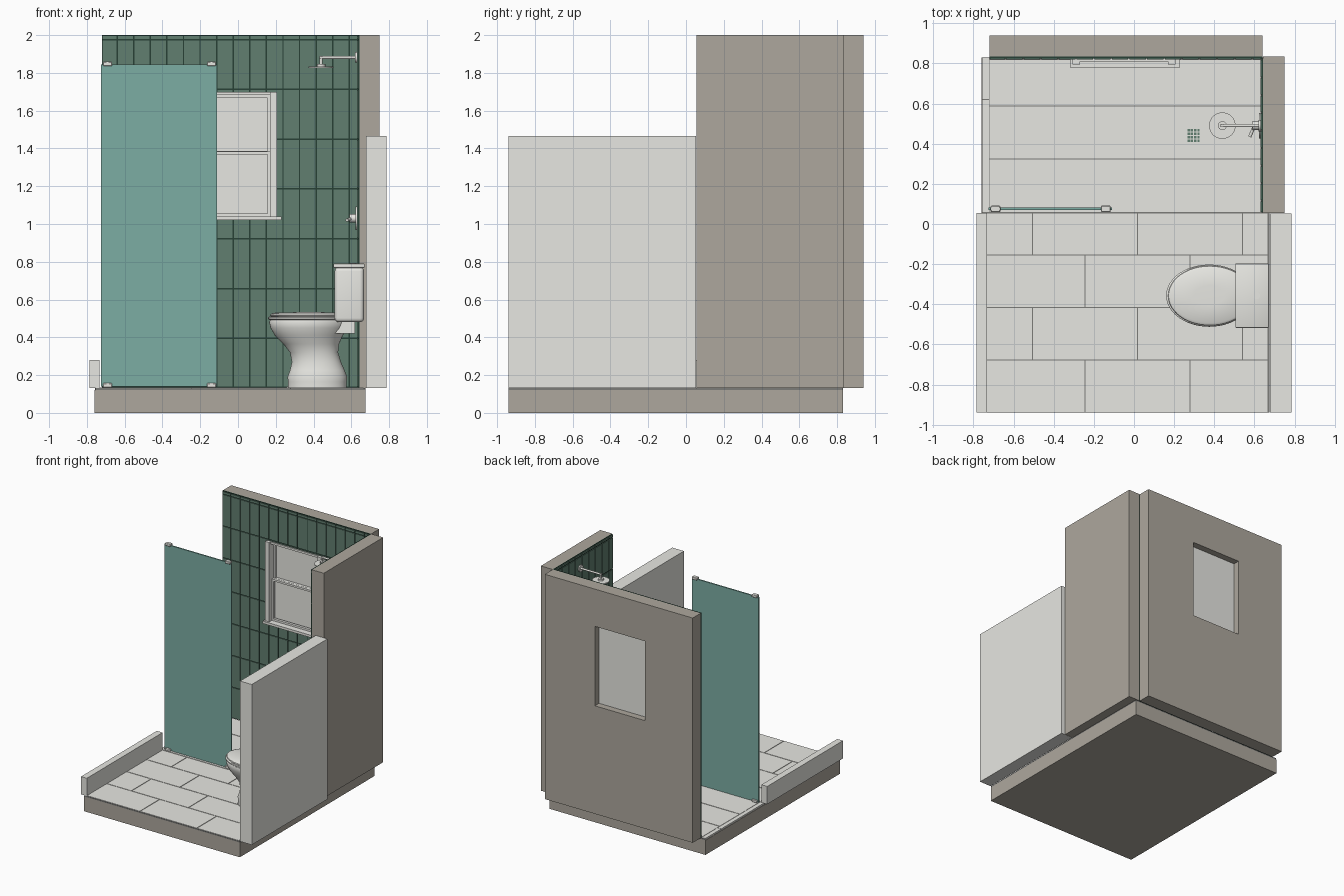
import bpy, bmesh, math
from mathutils import Matrix, Vector

if "Cube" in bpy.data.objects:
    bpy.data.objects.remove(bpy.data.objects["Cube"])


def material(name, r, g, b):
    m = bpy.data.materials.new(name)
    m.use_nodes = True
    m.diffuse_color = (r, g, b, 1)
    m.node_tree.nodes["Principled BSDF"].inputs["Base Color"].default_value = (r, g, b, 1)
    return m


WHITE = material("white", 0.8, 0.8, 0.76)
TAUPE = material("taupe plaster", 0.42, 0.39, 0.34)
GREEN = material("green tile", 0.12, 0.21, 0.16)
GROUT = material("dark grout", 0.02, 0.05, 0.035)
GLASS = material("teal glass", 0.2, 0.42, 0.37)
JOINT = material("floor joint", 0.2, 0.2, 0.19)


def finish(name, bm, mat, smooth=False):
    bmesh.ops.recalc_face_normals(bm, faces=bm.faces)
    me = bpy.data.meshes.new(name)
    bm.to_mesh(me)
    bm.free()
    me.materials.append(mat)
    ob = bpy.data.objects.new(name, me)
    bpy.context.collection.objects.link(ob)
    if smooth:
        bpy.ops.object.select_all(action="DESELECT")
        ob.select_set(True)
        bpy.context.view_layer.objects.active = ob
        bpy.ops.object.shade_smooth_by_angle(angle=math.radians(40))
    return ob


def boxes(name, mat, items, bevel=0, segments=3):
    """Each item is (x0, x1, y0, y1, z0, z1)."""
    bm = bmesh.new()
    for x0, x1, y0, y1, z0, z1 in items:
        mid = Vector((x0 + x1, y0 + y1, z0 + z1)) / 2
        size = Matrix.Diagonal((x1 - x0, y1 - y0, z1 - z0, 1))
        bmesh.ops.create_cube(bm, size=1, matrix=Matrix.Translation(mid) @ size)
    if bevel:
        bmesh.ops.bevel(bm, geom=bm.edges[:], offset=bevel, segments=segments,
                        profile=0.5, affect="EDGES")
    return finish(name, bm, mat, bool(bevel))


def rods(name, mat, items):
    """Each item is (start, end, radius)."""
    bm = bmesh.new()
    for a, b, r in items:
        a, b = Vector(a), Vector(b)
        turn = (b - a).to_track_quat("Z", "Y").to_matrix().to_4x4()
        bmesh.ops.create_cone(bm, cap_ends=True, segments=32, radius1=r, radius2=r,
                              depth=(b - a).length,
                              matrix=Matrix.Translation((a + b) / 2) @ turn)
    return finish(name, bm, mat, True)


def loft(name, mat, rings, cy, n=48):
    """Stack of ellipses, each (x0, x1, half_width, z)."""
    bm = bmesh.new()
    loops = []
    for x0, x1, w, z in rings:
        cx, rx = (x0 + x1) / 2, (x1 - x0) / 2
        loops.append([bm.verts.new((cx + rx * math.cos(t), cy + w * math.sin(t), z))
                      for t in (2 * math.pi * i / n for i in range(n))])
    for a, b in zip(loops, loops[1:]):
        for i in range(n):
            bm.faces.new((a[i], a[(i + 1) % n], b[(i + 1) % n], b[i]))
    bm.faces.new(loops[0])
    bm.faces.new(loops[-1])
    return finish(name, bm, mat, True)


def around(rect, hole):
    """Pieces of a rectangle (u0, u1, z0, z1) left outside the hole."""
    u0, u1, z0, z1 = rect
    a0, a1, b0, b1 = hole
    ca, cb = max(u0, a0), min(u1, a1)
    if ca >= cb or max(z0, b0) >= min(z1, b1):
        return [rect]
    parts = [(u0, ca, z0, z1), (cb, u1, z0, z1), (ca, cb, z0, b0), (ca, cb, b1, z1)]
    return [p for p in parts if p[1] - p[0] > 0.001 and p[3] - p[2] > 0.001]


def cells(start, stop, first, pitch, gap):
    """Spans between evenly spaced joints."""
    cuts = [start]
    c = first
    while c < stop - 0.004:
        if c > start + 0.004:
            cuts.append(c)
        c += pitch
    cuts.append(stop)
    return [(a + gap, b - gap) for a, b in zip(cuts, cuts[1:])]


# Base slab and walls
FLOOR = 0.135
HOLE = (-0.28, 0.18, 1.03, 1.69)
boxes("base_slab", TAUPE, [(-0.76, 0.675, -0.94, 0.83, 0, 0.122)])
boxes("back_wall", TAUPE, [(a, b, 0.835, 0.94, c, d)
                           for a, b, c, d in around((-0.72, 0.64, 0.132, 2), HOLE)])
boxes("side_wall", TAUPE, [(0.642, 0.75, 0.055, 0.835, 0.132, 2)])
boxes("half_wall", WHITE, [(0.677, 0.785, -0.94, 0.053, 0.132, 1.465)])
boxes("low_curb", WHITE, [(-0.785, -0.732, -0.94, 0.055, 0.132, 0.28)])

# Wall tiles over grout boards
boxes("back_grout", GROUT, [(a, b, 0.825, 0.835, c, d)
                            for a, b, c, d in around((-0.72, 0.64, FLOOR, 2), HOLE)])
boxes("side_grout", GROUT, [(0.635, 0.642, 0.057, 0.825, FLOOR, 2)])
rows = cells(FLOOR, 2, 0.395, 0.2635, 0.004)
back_tiles = [(a, b, 0.819, 0.826, c, d)
              for u in cells(-0.72, 0.637, -0.64, 0.0878, 0.0035) for z in rows
              for a, b, c, d in around(u + z, HOLE)]
boxes("back_wall_tiles", GREEN, back_tiles)
boxes("side_wall_tiles", GREEN, [(0.629, 0.636) + u + z
                                 for u in cells(0.057, 0.82, 0.115, 0.0878, 0.0035) for z in rows])

# Floor tiles in staggered rows
boxes("floor_joints", JOINT, [(-0.755, 0.675, -0.94, 0.83, 0.122, 0.131)])
floor = []
for i, row in enumerate(cells(-0.94, 0.055, -0.677, 0.2615, 0.0025)):
    for col in cells(-0.735, 0.667, -0.245 - 0.2615 * (i % 2), 0.523, 0.0025):
        floor.append(col + row + (0.122, FLOOR))
boxes("floor_tiles", WHITE, floor)
boxes("shower_floor", WHITE, [(-0.72, 0.63) + row + (0.122, FLOOR)
                              for row in cells(0.057, 0.82, 0.323, 0.264, 0.0025)])
boxes("shower_edge", WHITE, [(-0.757, -0.723) + row + (0.122, FLOOR)
                             for row in cells(0.057, 0.83, 0.62, 0.5, 0.002)])

# Window: pane, trim, sashes and sill
boxes("window_pane", WHITE, [(-0.28, 0.18, 0.872, 0.885, 1.03, 1.69)])
boxes("window_trim", WHITE, [(-0.307, -0.27, 0.795, 0.872, 1.04, 1.70),
                             (0.17, 0.207, 0.795, 0.872, 1.04, 1.70),
                             (-0.27, 0.17, 0.81, 0.872, 1.683, 1.70)])
sashes = []
for y, z0, z1 in ((0.85, 1.37, 1.683), (0.83, 1.04, 1.385)):
    y1 = y + 0.022
    sashes += [(-0.27, -0.255, y, y1, z0, z1), (0.155, 0.17, y, y1, z0, z1),
               (-0.255, 0.155, y, y1, z0, z0 + 0.016), (-0.255, 0.155, y, y1, z1 - 0.016, z1)]
boxes("window_sashes", WHITE, sashes)
boxes("window_sill", WHITE, [(-0.32, 0.23, 0.78, 0.872, 1.02, 1.04)])

# Glass screen and corner clips
boxes("glass_screen", GLASS, [(-0.725, -0.11, 0.07, 0.081, 0.14, 1.845)])
boxes("screen_clips", WHITE, [(x - 0.024, x + 0.024, 0.06, 0.091, z, z + 0.022)
                              for x in (-0.69, -0.14) for z in (FLOOR, 1.837)], 0.003, 1)

# Toilet
CY = -0.357
loft("toilet_bowl", WHITE, [
    (0.265, 0.575, 0.10, FLOOR), (0.265, 0.575, 0.10, 0.165), (0.262, 0.578, 0.102, 0.19),
    (0.275, 0.565, 0.094, 0.225), (0.285, 0.545, 0.088, 0.27), (0.275, 0.53, 0.09, 0.32),
    (0.24, 0.535, 0.105, 0.365), (0.195, 0.555, 0.13, 0.41), (0.172, 0.58, 0.147, 0.45),
    (0.165, 0.59, 0.153, 0.48), (0.17, 0.588, 0.15, 0.492)], CY)
loft("toilet_seat", WHITE, [(0.168, 0.586, 0.15, 0.493), (0.16, 0.59, 0.155, 0.497),
                            (0.16, 0.59, 0.155, 0.506), (0.166, 0.586, 0.151, 0.51)], CY)
loft("toilet_lid", WHITE, [(0.176, 0.582, 0.145, 0.511), (0.17, 0.586, 0.149, 0.515),
                           (0.172, 0.584, 0.147, 0.523), (0.19, 0.57, 0.136, 0.53),
                           (0.30, 0.45, 0.05, 0.533)], CY)
boxes("toilet_tank", WHITE, [(0.512, 0.667, CY - 0.15, CY + 0.15, 0.48, 0.772)], 0.022, 4)
boxes("tank_lid", WHITE, [(0.505, 0.67, CY - 0.16, CY + 0.16, 0.768, 0.79)], 0.004, 2)
boxes("tank_mount", WHITE, [(0.50, 0.62, CY - 0.09, CY + 0.09, 0.42, 0.49)])
rods("flush_button", WHITE, [((0.61, CY, 0.788), (0.61, CY, 0.793), 0.018)])

# Shower head, arm and valve
SY = 0.49
rods("shower_head", WHITE, [((0.44, SY, 1.825), (0.44, SY, 1.834), 0.066),
                            ((0.44, SY, 1.834), (0.44, SY, 1.848), 0.022),
                            ((0.44, SY, 1.84), (0.44, SY, 1.89), 0.008),
                            ((0.432, SY, 1.882), (0.63, SY, 1.882), 0.008),
                            ((0.62, SY, 1.882), (0.63, SY, 1.882), 0.028)])
rods("shower_valve", WHITE, [((0.623, SY, 1.03), (0.63, SY, 1.03), 0.063),
                             ((0.59, SY, 1.03), (0.625, SY, 1.03), 0.022),
                             ((0.60, SY, 1.03), (0.577, 0.435, 1.02), 0.008)])

# Floor drain with a grid of holes
boxes("drain_plate", WHITE, [(0.258, 0.335, 0.40, 0.48, FLOOR, 0.139)])
boxes("drain_holes", GREEN, [(x, x + 0.012, y, y + 0.012, 0.137, 0.14)
                             for x in [0.266 + 0.0165 * i for i in range(4)]
                             for y in [0.408 + 0.0175 * j for j in range(4)]])
